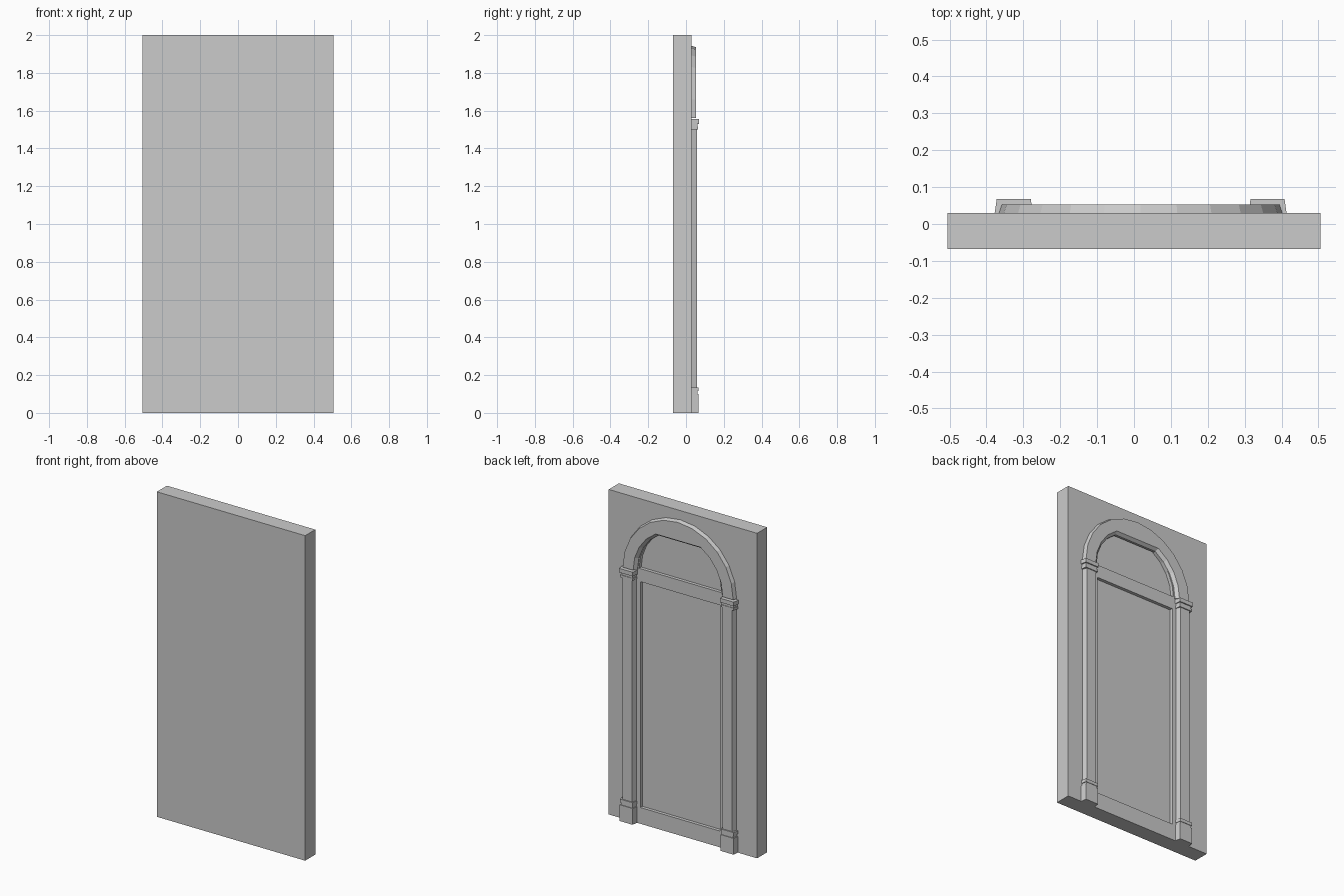
import bpy, bmesh, math

if "Cube" in bpy.data.objects:
    bpy.data.objects.remove(bpy.data.objects["Cube"])

CX = 0.018            # centre line of the doorway
FACE = 0.03           # wall face the trim sits on
DEEP = 0.01           # depth of the recessed panels
SPRING = 1.56         # springing height of the arch


def loft(name, rings):
    """Closed solid through rings with equal point counts."""
    bm = bmesh.new()
    rows = [[bm.verts.new(p) for p in ring] for ring in rings]
    n = len(rows[0])
    for a, b in zip(rows, rows[1:]):
        for i in range(n):
            j = (i + 1) % n
            bm.faces.new((a[i], a[j], b[j], b[i]))
    bm.faces.new(rows[0])
    bm.faces.new(rows[-1])
    bmesh.ops.recalc_face_normals(bm, faces=bm.faces[:])
    me = bpy.data.meshes.new(name)
    bm.to_mesh(me)
    bm.free()
    ob = bpy.data.objects.new(name, me)
    bpy.context.collection.objects.link(ob)
    return ob


def slab(name, outline, y0, y1):
    return loft(name, [[(x, y, z) for x, z in outline] for y in (y0, y1)])


def rect(x0, x1, z0, z1):
    return [(x0, z0), (x1, z0), (x1, z1), (x0, z1)]


def inner_radius(r, deg):
    """The inner arc has a flat crown between 60 and 120 degrees."""
    if 60 < deg < 120:
        return r * math.cos(math.radians(30)) / math.sin(math.radians(deg))
    return r


# wall with recessed door panel and lunette
wall = slab("wall", rect(-0.505, 0.505, 0, 2), -0.068, FACE)
arc = [(CX + 0.28 * math.cos(math.radians(a)), 1.57 + 0.287 * math.sin(math.radians(a)))
       for a in (0, 15, 30, 45, 60, 120, 135, 150, 165, 180)]
cutters = [slab("door_recess", rect(CX - 0.272, CX + 0.272, 0.10, 1.49), DEEP, 0.1),
           slab("lunette_recess", arc, DEEP, 0.1)]
bpy.context.view_layer.objects.active = wall
for c in cutters:
    m = wall.modifiers.new(c.name, "BOOLEAN")
    m.operation, m.solver, m.object = "DIFFERENCE", "EXACT", c
    bpy.ops.object.modifier_apply(modifier=m.name)
for c in cutters:
    bpy.data.objects.remove(c)

# arch moulding with bevelled inner and outer edges
rings = []
for k in range(13):
    deg = 15 * k
    t = math.radians(deg)
    ri, rt = inner_radius(0.289, deg), inner_radius(0.305, deg)
    section = [(ri, FACE - 0.01), (ri, FACE + 0.004), (rt, 0.053),
               (0.376, 0.053), (0.387, FACE - 0.01)]
    rings.append([(CX + r * math.cos(t), y, SPRING + r * math.sin(t)) for r, y in section])
loft("arch", rings)


def block(name, side, inner, outer, y, z0, z1, slope=0.007):
    """Upright pilaster piece with a tapered cross-section."""
    section = [(inner, FACE - 0.01), (inner + slope, y), (outer - slope, y), (outer, FACE - 0.01)]
    return loft(name, [[(CX + side * x, yy, z) for x, yy in section] for z in (z0, z1)])


# pilasters: plinth, base mouldings, shaft and capital, mirrored
for side, tag in ((-1, "left"), (1, "right")):
    block(tag + "_plinth", side, 0.293, 0.394, 0.066, 0, 0.10)
    block(tag + "_base_neck", side, 0.297, 0.389, 0.062, 0.10, 0.115)
    block(tag + "_base_ring", side, 0.294, 0.393, 0.065, 0.115, 0.135)
    block(tag + "_shaft", side, 0.294, 0.387, 0.058, 0.135, 1.50, 0.014)
    block(tag + "_capital_ring", side, 0.293, 0.393, 0.064, 1.50, 1.515)
    block(tag + "_capital_neck", side, 0.296, 0.390, 0.061, 1.515, 1.53)
    block(tag + "_capital", side, 0.291, 0.397, 0.068, 1.53, 1.555)
